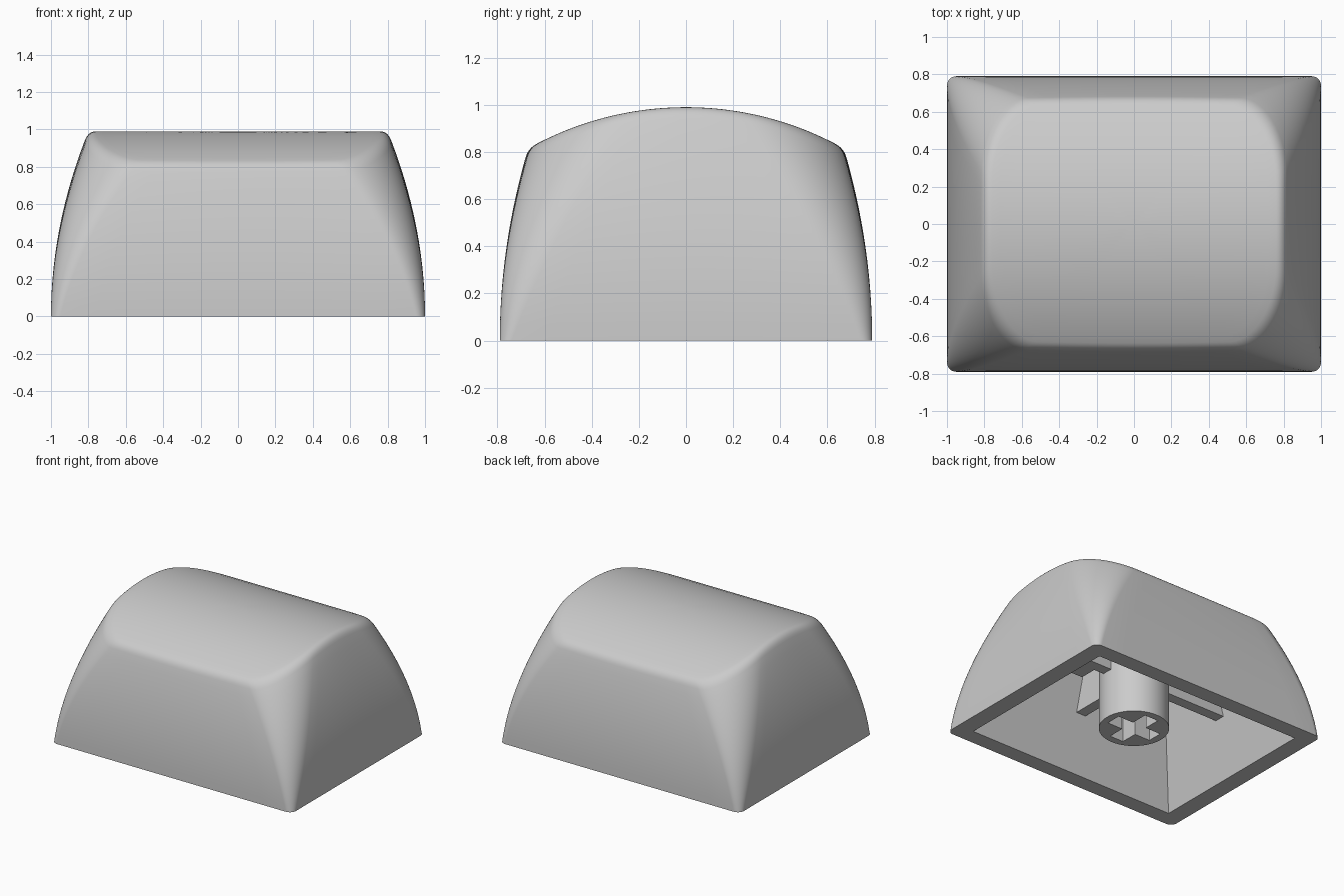
import bpy, bmesh, math
from mathutils import Vector, Matrix

cube = bpy.data.objects.get("Cube")
if cube:
    bpy.data.objects.remove(cube)

mat = bpy.data.materials.new("light_grey_plastic")
mat.use_nodes = True
grey = (0.6, 0.6, 0.6, 1)
mat.diffuse_color = grey
mat.node_tree.nodes["Principled BSDF"].inputs["Base Color"].default_value = grey

PEAK, RADIUS = 0.99, 1.37      # cylindrical top surface
CEILING = 0.74
WALL_END = 0.95                # where the wall starts rounding into the top


def top_z(y):
    return PEAK - RADIUS + math.sqrt(RADIUS ** 2 - y * y)


def outline(t, corner=14, side=10):
    """Rounded, slightly bowed rectangle; corners widen from base to top."""
    hx, hy = 1 - 0.2 * t * t, 0.79 - 0.12 * t * t
    rx, ry = 0.05 + 0.2 * t, 0.05 + 0.37 * t
    pts = []
    for q, (sx, sy) in enumerate([(1, 1), (-1, 1), (-1, -1), (1, -1)]):
        for i in range(corner + 1):
            a = math.pi / 2 * (q + i / corner)
            pts.append(Vector((sx * (hx - rx) + rx * math.cos(a),
                               sy * (hy - ry) + ry * math.sin(a))))
    step, out = corner + 1, []
    for q in range(4):
        arc = pts[q * step:(q + 1) * step]
        nxt = pts[(q + 1) * step % len(pts)]
        out += arc + [arc[-1].lerp(nxt, j / side) for j in range(1, side)]
    bow = 0.02 * t * t
    return [Vector((p.x * (1 - bow * (p.y / hy) ** 2),
                    p.y * (1 - bow * (p.x / hx) ** 2))) for p in out]


def bridge(bm, low, high):
    n = len(low)
    for i in range(n):
        j = (i + 1) % n
        bm.faces.new((low[i], low[j], high[j], high[i]))


def finish(bm, name):
    bmesh.ops.recalc_face_normals(bm, faces=bm.faces)
    mesh = bpy.data.meshes.new(name)
    bm.to_mesh(mesh)
    bm.free()
    mesh.materials.append(mat)
    ob = bpy.data.objects.new(name, mesh)
    bpy.context.collection.objects.link(ob)
    return ob


def smooth(ob):
    bpy.ops.object.select_all(action='DESELECT')
    ob.select_set(True)
    bpy.context.view_layer.objects.active = ob
    bpy.ops.object.shade_smooth_by_angle(angle=math.radians(30))


# Outer shell: swept walls, rounded edge, curved top
bm = bmesh.new()
crest = outline(1)


def wall(t):
    return [Vector((p.x, p.y, t * top_z(c.y))) for p, c in zip(outline(t), crest)]


def top(scale):
    return [Vector((p.x * scale, p.y * scale, top_z(p.y * scale))) for p in crest]


STEPS, BLEND = 14, 6
loops = [wall(WALL_END * k / STEPS) for k in range(STEPS + 1)]
start, mid, end = loops[-1], wall(1), top(0.95)
for k in range(1, BLEND + 1):
    u = k / BLEND
    loops.append([a.lerp(b, u).lerp(b.lerp(c, u), u)
                  for a, b, c in zip(start, mid, end)])
loops += [top(k / 10) for k in range(9, 0, -1)]

rings = [[bm.verts.new(p) for p in loop] for loop in loops]
for low, high in zip(rings, rings[1:]):
    bridge(bm, low, high)
centre = bm.verts.new((0, 0, PEAK))
last = rings[-1]
for i in range(len(last)):
    bm.faces.new((last[i], last[(i + 1) % len(last)], centre))

# Hollow inside with square corners and a flat ceiling
SIGNS = [(1, 1), (-1, 1), (-1, -1), (1, -1)]
cavity = [[bm.verts.new((sx * w, sy * d, z)) for sx, sy in SIGNS]
          for w, d, z in [(0.87, 0.67, 0), (0.675, 0.475, CEILING)]]
bridge(bm, cavity[0], cavity[1])
bm.faces.new(cavity[1])

# Flat bottom rim between shell and hollow
rim = []
for loop in (rings[0], cavity[0]):
    for i in range(len(loop)):
        pair = (loop[i], loop[(i + 1) % len(loop)])
        rim.append(bm.edges.get(pair))
bmesh.ops.triangle_fill(bm, use_beauty=True, edges=rim, normal=(0, 0, -1))
smooth(finish(bm, "cap_shell"))


def box(name, lo, hi):
    lo, hi = Vector(lo), Vector(hi)
    bm = bmesh.new()
    place = Matrix.Translation((lo + hi) / 2) @ Matrix.Diagonal((*(hi - lo), 1))
    bmesh.ops.create_cube(bm, size=1, matrix=place)
    return finish(bm, name)


# Round mounting stem with a cross-shaped socket
bm = bmesh.new()
BOTTOM, STEM_R = 0.05, 0.24
bmesh.ops.create_cone(bm, cap_ends=True, segments=48, radius1=STEM_R, radius2=STEM_R,
                      depth=CEILING - BOTTOM,
                      matrix=Matrix.Translation((0, 0, (CEILING + BOTTOM) / 2)))
stem = finish(bm, "stem")
ARM, HALF = 0.185, 0.057
for lx, ly in [(ARM, HALF), (HALF, ARM)]:
    cutter = box("socket_cutter", (-lx, -ly, -0.1), (lx, ly, 0.42))
    cutter.hide_render = True
    mod = stem.modifiers.new("socket", 'BOOLEAN')
    mod.operation, mod.solver, mod.object = 'DIFFERENCE', 'EXACT', cutter
    bpy.context.view_layer.objects.active = stem
    bpy.ops.object.modifier_apply(modifier=mod.name)
    bpy.data.objects.remove(cutter)
smooth(stem)

# Support ribs from the stem to the walls
RIB, RIB_Z = 0.04, 0.41
for s, word in [(1, "left"), (-1, "right")]:
    xs = sorted((s * 0.22, s * 0.765))
    box(word + "_rib", (xs[0], -RIB, RIB_Z), (xs[1], RIB, CEILING))
for s, word in [(1, "back"), (-1, "front")]:
    ys = sorted((s * 0.22, s * 0.565))
    box(word + "_rib", (-RIB, ys[0], RIB_Z), (RIB, ys[1], CEILING))
box("left_rib_block", (0.32, -0.17, RIB_Z), (0.765, RIB, CEILING))
